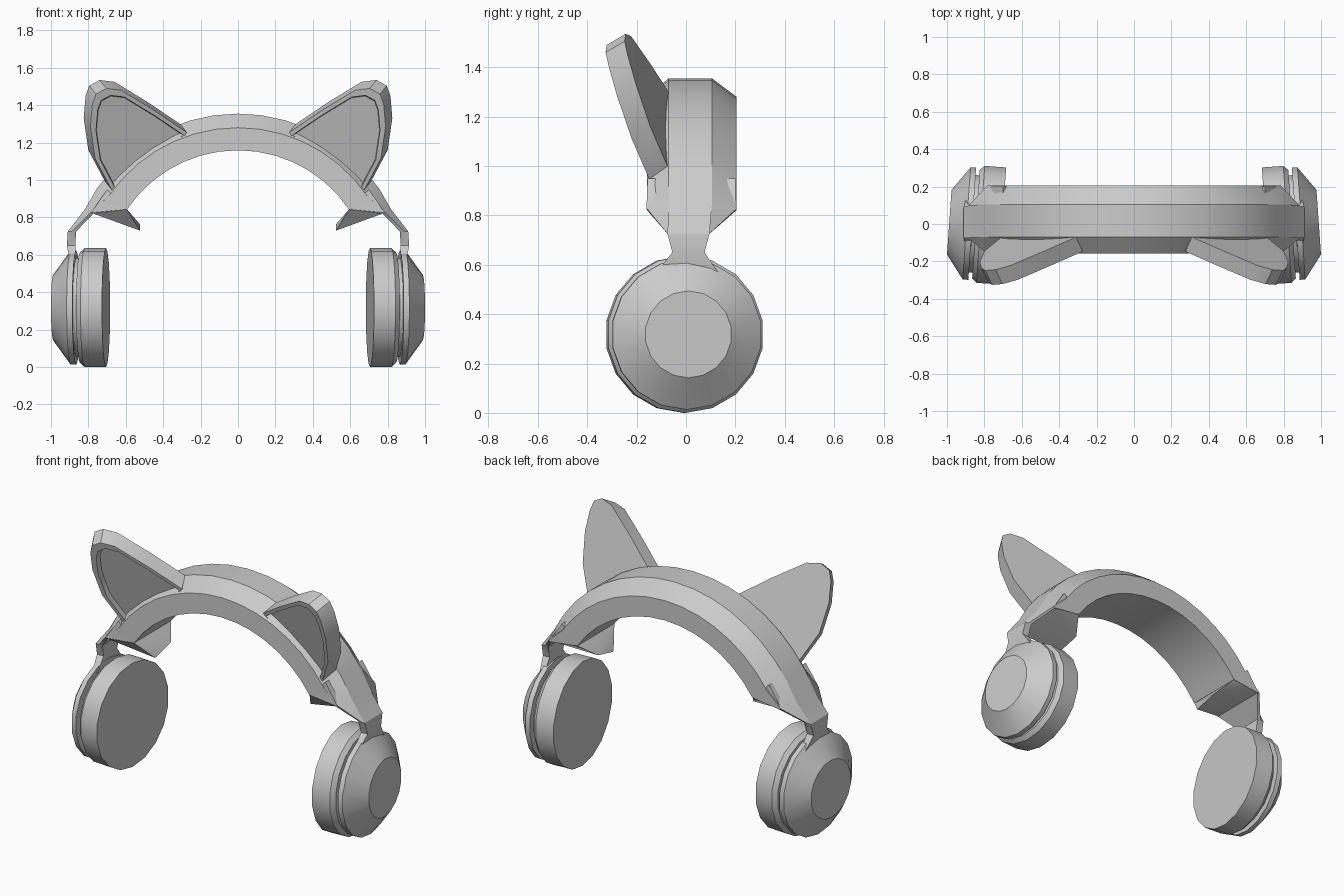
import bpy, bmesh, math
from mathutils import Vector, Matrix

if "Cube" in bpy.data.objects:
    bpy.data.objects.remove(bpy.data.objects["Cube"])

grey = bpy.data.materials.new("plain_grey")
grey.use_nodes = True
grey.diffuse_color = (0.6, 0.6, 0.6, 1)
grey.node_tree.nodes["Principled BSDF"].inputs["Base Color"].default_value = (0.6, 0.6, 0.6, 1)


def finish(name, bm):
    bmesh.ops.recalc_face_normals(bm, faces=bm.faces)
    mesh = bpy.data.meshes.new(name)
    bm.to_mesh(mesh)
    bm.free()
    mesh.materials.append(grey)
    ob = bpy.data.objects.new(name, mesh)
    bpy.context.collection.objects.link(ob)
    bpy.ops.object.select_all(action='DESELECT')
    ob.select_set(True)
    bpy.context.view_layer.objects.active = ob
    bpy.ops.object.shade_smooth_by_angle(angle=math.radians(30))
    return ob


def bridge(bm, a, b):
    n = len(a)
    for i in range(n):
        j = (i + 1) % n
        bm.faces.new((a[i], a[j], b[j], b[i]))


def loft(name, rings):
    bm = bmesh.new()
    loops = [[bm.verts.new(p) for p in ring] for ring in rings]
    for a, b in zip(loops, loops[1:]):
        bridge(bm, a, b)
    bm.faces.new(loops[0])
    bm.faces.new(loops[-1])
    return finish(name, bm)


# Headband: bevelled section swept along an arc, tapering into a stalk at each end
CENTRE_Z = 0.444


def arc_section(deg, outer=0.911, mid=0.836, inner=0.715):
    a = math.radians(deg)
    pts = ((outer, -0.07), (outer, 0.105), (mid, 0.205),
           (inner, 0.205), (inner, -0.158), (mid, -0.158))
    return [(r * math.sin(a), y, CENTRE_Z + r * math.cos(a)) for r, y in pts]


def stalk_section(x0, x1, y0, y1, z):
    xm = (x0 + x1) / 2
    return [(x1, y0, z), (x1, y1, z), (xm, y1, z), (x0, y1, z), (x0, y0, z), (xm, y0, z)]


def flip(ring):
    return [(-x, y, z) for x, y, z in ring]


end = [arc_section(64, mid=0.875, inner=0.86),
       stalk_section(0.865, 0.91, -0.075, 0.095, 0.725),
       stalk_section(0.87, 0.915, -0.055, 0.075, 0.65),
       stalk_section(0.868, 0.9, -0.12, 0.13, 0.57)]
arc = [arc_section(d) for d in range(-56, 57, 8)]
loft("headband", [flip(r) for r in reversed(end)] + arc + end)


# Wedge-shaped pads at the inner ends of the band
def band_pad(name, s):
    bm = bmesh.new()
    for x, y, z in ((0.785, -0.16, 0.825), (0.785, 0.2, 0.825),
                    (0.595, -0.158, 0.845), (0.595, 0.205, 0.845),
                    (0.70, -0.156, 0.95), (0.70, 0.2, 0.95),
                    (0.525, -0.05, 0.73), (0.525, 0.1, 0.765)):
        bm.verts.new((s * x, y, z))
    bmesh.ops.convex_hull(bm, input=bm.verts)
    finish(name, bm)


# Ear cups: a turned profile of (distance along axis, radius)
CUP = ((-0.145, 0.318), (-0.03, 0.318), (-0.005, 0.295), (-0.005, 0.265),
       (0.015, 0.265), (0.015, 0.305), (0.045, 0.305), (0.138, 0.176))


def ear_cup(name, s, sides=18):
    tilt = Matrix.Rotation(math.radians(4), 3, 'Z')
    rings = []
    for u, r in CUP:
        ring = []
        for k in range(sides):
            a = 2 * math.pi * k / sides
            p = tilt @ Vector((u, r * math.sin(a), -r * math.cos(a)))
            ring.append((s * (p.x + 0.85), p.y, p.z + 0.318))
        rings.append(ring)
    loft(name, rings)


# Cat ears: outline leaning forward, with a rim and a shallow hollow in front
EAR = ((0.31, 1.30), (0.48, 1.415), (0.66, 1.525), (0.74, 1.535), (0.795, 1.505),
       (0.815, 1.45), (0.825, 1.33), (0.80, 1.16), (0.71, 0.99))
BASE = Vector((0.51, 1.145))
OUT = Vector((0.62, 0.78))


def cat_ear(name, s):
    bm = bmesh.new()

    def point(p, scale, forward, down):
        q = BASE + (Vector(p) - BASE) * scale
        lean = 0.39 * max(0, (q - BASE).dot(OUT))
        q = q - OUT * down
        return bm.verts.new((s * q.x, -0.07 - lean - forward, q.y))

    layers = [(1, 0, 0), (1, 0.077, 0.058), (0.92, 0.075, 0.065), (0.9, 0.045, 0.06)]
    loops = [[point(p, *l) for p in EAR] for l in layers]
    for a, b in zip(loops, loops[1:]):
        bridge(bm, a, b)
    for loop, layer in ((loops[0], layers[0]), (loops[-1], layers[-1])):
        hub = point(BASE, *layer)
        for i, v in enumerate(loop):
            bm.faces.new((v, loop[(i + 1) % len(loop)], hub))
    finish(name, bm)


for side, s in (("left", 1), ("right", -1)):
    band_pad(side + "_band_pad", s)
    ear_cup(side + "_ear_cup", s)
    cat_ear(side + "_cat_ear", s)
